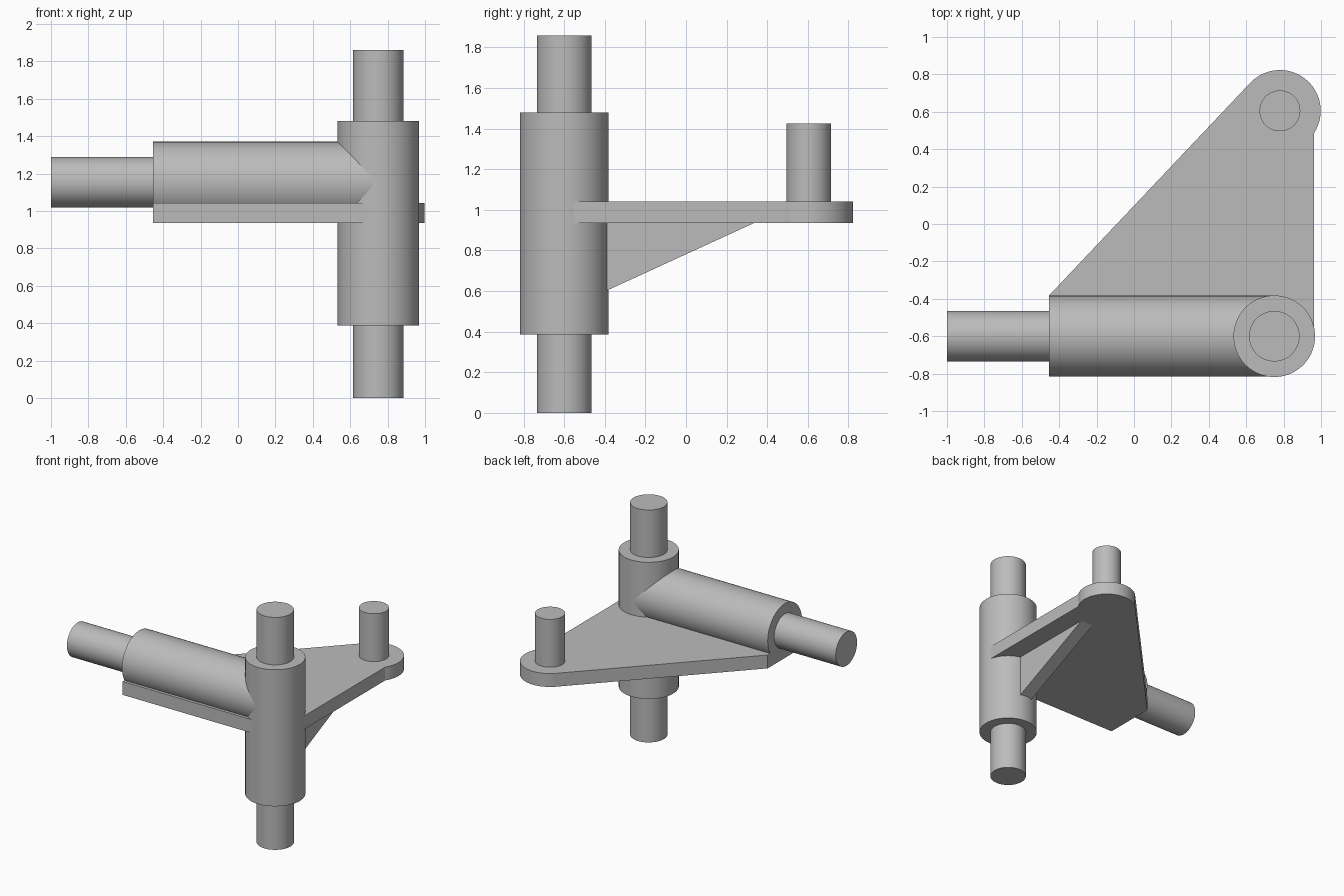
import bpy, bmesh, math
from mathutils import Vector, Matrix

cube = bpy.data.objects.get("Cube")
if cube:
    bpy.data.objects.remove(cube, do_unlink=True)

GREY = (0.5, 0.5, 0.5, 1)
grey = bpy.data.materials.new("plain_grey")
grey.use_nodes = True
grey.diffuse_color = GREY
grey.node_tree.nodes["Principled BSDF"].inputs["Base Color"].default_value = GREY


def finish(name, bm):
    bmesh.ops.recalc_face_normals(bm, faces=bm.faces)
    mesh = bpy.data.meshes.new(name)
    bm.to_mesh(mesh)
    bm.free()
    mesh.materials.append(grey)
    obj = bpy.data.objects.new(name, mesh)
    bpy.context.collection.objects.link(obj)
    bpy.ops.object.select_all(action="DESELECT")
    obj.select_set(True)
    bpy.context.view_layer.objects.active = obj
    bpy.ops.object.shade_smooth_by_angle(angle=math.radians(30))
    return obj


def rod(name, start, end, radius):
    """Capped cylinder between two points."""
    start, end = Vector(start), Vector(end)
    axis = end - start
    turn = axis.to_track_quat("Z", "Y").to_matrix().to_4x4()
    bm = bmesh.new()
    bmesh.ops.create_cone(bm, cap_ends=True, segments=96, radius1=radius,
                          radius2=radius, depth=axis.length,
                          matrix=Matrix.Translation((start + end) / 2) @ turn)
    return finish(name, bm)


def prism(name, points, offset):
    """Flat outline pushed along an offset vector."""
    bm = bmesh.new()
    face = bm.faces.new([bm.verts.new(p) for p in points])
    moved = bmesh.ops.extrude_face_region(bm, geom=[face])["geom"]
    bmesh.ops.translate(bm, vec=offset,
                        verts=[v for v in moved if isinstance(v, bmesh.types.BMVert)])
    return finish(name, bm)


HUB_X, HUB_Y, HUB_R = 0.75, -0.6, 0.218
ARM_Z, ARM_R, ARM_END = 1.154, 0.2165, -0.455
PIN_R = 0.135
LUG = Vector((0.78, 0.605))
LUG_R = 0.218
PLATE_LOW, PLATE_HIGH = 0.935, 1.042

# Upright hub with a pin at each end
rod("upright_hub", (HUB_X, HUB_Y, 0.387), (HUB_X, HUB_Y, 1.48), HUB_R)
rod("lower_pin", (HUB_X, HUB_Y, 0), (HUB_X, HUB_Y, 0.45), PIN_R)
rod("upper_pin", (HUB_X, HUB_Y, 1.42), (HUB_X, HUB_Y, 1.86), PIN_R)

# Level arm and its pin
rod("side_arm", (ARM_END, HUB_Y, ARM_Z), (HUB_X, HUB_Y, ARM_Z), ARM_R)
rod("side_pin", (-1, HUB_Y, ARM_Z), (ARM_END + 0.05, HUB_Y, ARM_Z), PIN_R)

# Plate: straight sides, rounded lug, tangent slanted edge
right_edge = 0.963
corner = Vector((ARM_END, -0.383))
to_corner = corner - LUG
first = -math.acos((right_edge - LUG.x) / LUG_R)
last = (math.atan2(to_corner.y, to_corner.x) + math.tau
        - math.acos(LUG_R / to_corner.length))
steps = 56
outline = [(ARM_END, -0.809), (0.69, -0.809), (right_edge, -0.56)]
for i in range(steps + 1):
    a = first + (last - first) * i / steps
    outline.append((LUG.x + LUG_R * math.cos(a), LUG.y + LUG_R * math.sin(a)))
outline.append(tuple(corner))
prism("plate", [(x, y, PLATE_LOW) for x, y in outline],
      (0, 0, PLATE_HIGH - PLATE_LOW))

# Pin standing on the lug
rod("lug_pin", (*LUG, 1.0), (*LUG, 1.425), 0.109)

# Triangular rib under the plate, running into the hub
rib = [(-0.45, 0.575), (0.335, PLATE_LOW), (0.335, 0.94), (-0.45, 0.94)]
prism("rib", [(HUB_X - 0.055, y, z) for y, z in rib], (0.11, 0, 0))
